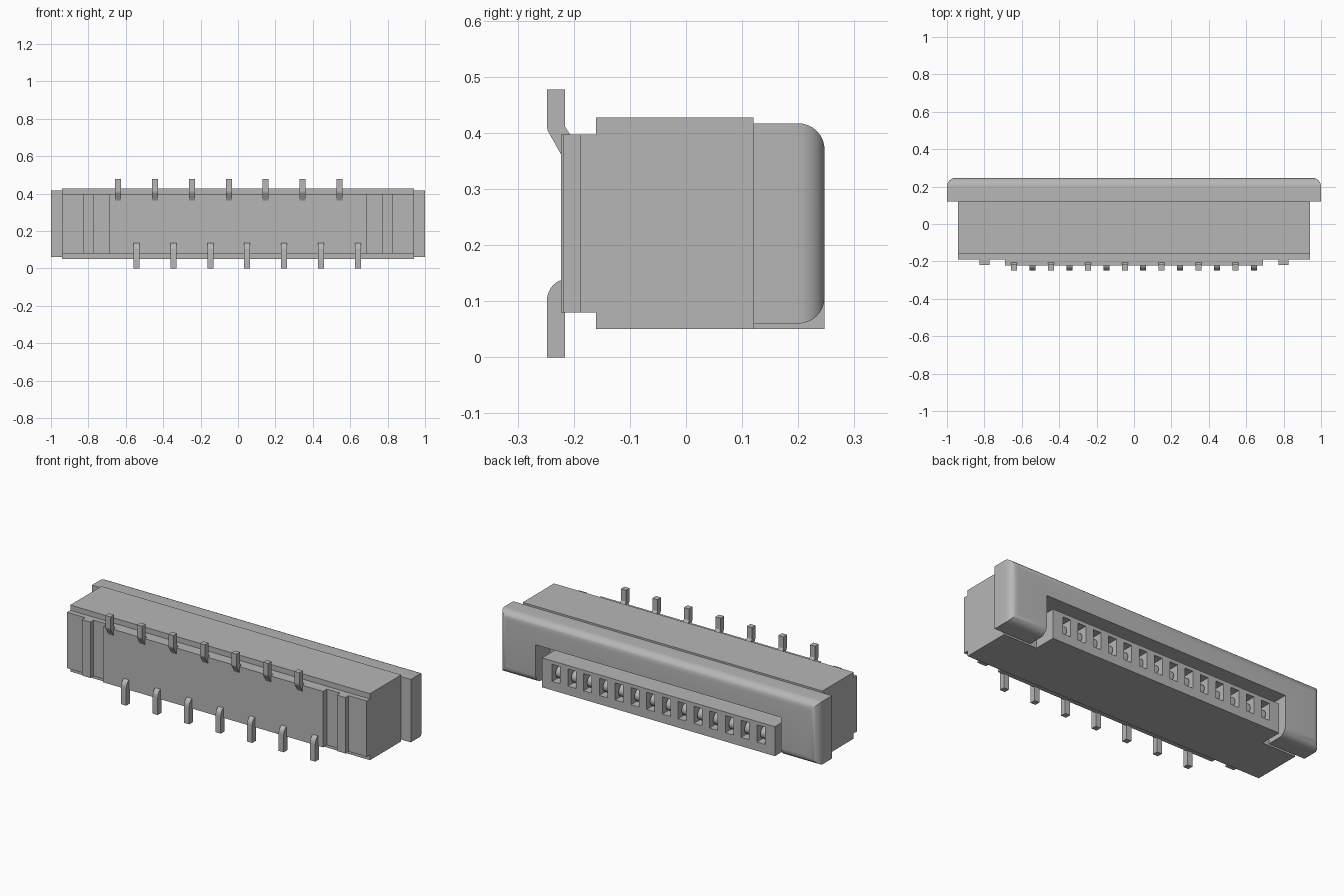
import bpy, bmesh, math

if "Cube" in bpy.data.objects:
    bpy.data.objects.remove(bpy.data.objects["Cube"])

grey = bpy.data.materials.new("housing grey")
grey.diffuse_color = (0.47, 0.47, 0.47, 1)
grey.use_nodes = True
grey.node_tree.nodes["Principled BSDF"].inputs["Base Color"].default_value = grey.diffuse_color


def finish(name, bm):
    bmesh.ops.recalc_face_normals(bm, faces=bm.faces[:])
    me = bpy.data.meshes.new(name)
    bm.to_mesh(me)
    bm.free()
    me.materials.append(grey)
    ob = bpy.data.objects.new(name, me)
    bpy.context.collection.objects.link(ob)
    return ob


def add_box(bm, x0, x1, y0, y1, z0, z1):
    vs = bmesh.ops.create_cube(bm, size=1)["verts"]
    for v in vs:
        v.co = (x1 if v.co.x > 0 else x0, y1 if v.co.y > 0 else y0,
                z1 if v.co.z > 0 else z0)
    return vs


def boxes(name, *dims):
    bm = bmesh.new()
    for d in dims:
        add_box(bm, *d)
    return finish(name, bm)


def strips(name, profile, xs, width):
    """Extrude one (y, z) profile along x at every position in xs."""
    bm = bmesh.new()
    for x in xs:
        f = bm.faces.new([bm.verts.new((x - width / 2, y, z)) for y, z in profile])
        ext = bmesh.ops.extrude_face_region(bm, geom=[f])["geom"]
        for v in ext:
            if isinstance(v, bmesh.types.BMVert):
                v.co.x += width
    return finish(name, bm)


def select(ob):
    bpy.ops.object.select_all(action='DESELECT')
    ob.select_set(True)
    bpy.context.view_layer.objects.active = ob


def smooth(ob):
    select(ob)
    bpy.ops.object.shade_smooth_by_angle(angle=math.radians(35))


def cut(ob, cutter):
    m = ob.modifiers.new("cut", 'BOOLEAN')
    m.operation, m.solver, m.object = 'DIFFERENCE', 'EXACT', cutter
    select(ob)
    bpy.ops.object.modifier_apply(modifier=m.name)
    bpy.data.objects.remove(cutter)


PITCH = 0.0988
xs = [(i - 6.5) * PITCH for i in range(14)]

# main housing with the deep cable slot
body = boxes("housing", (-0.94, 0.94, -0.16, 0.12, 0.05, 0.427))
cut(body, boxes("slot_cutter", (-0.73, 0.73, -0.08, 0.3, 0.217, 0.28)))

# front wall, centre pad and side ribs
boxes("front_wall", (-0.94, 0.94, -0.189, -0.159, 0.08, 0.397))
boxes("front_pad", (-0.69, 0.69, -0.223, -0.188, 0.08, 0.397))
boxes("front_ribs", *[(s * 0.8 - 0.027, s * 0.8 + 0.027, -0.218, -0.188, 0.08, 0.397)
                      for s in (-1, 1)])

# rounded rear collar, open at the bottom centre
bm = bmesh.new()
add_box(bm, -1, 1, 0.12, 0.247, 0.06, 0.417)
rim = [e for e in bm.edges if all(v.co.y > 0.2 for v in e.verts)]
bmesh.ops.bevel(bm, geom=rim, offset=0.047, segments=8, profile=0.5, affect='EDGES')
collar = finish("collar", bm)
cut(collar, boxes("collar_cutter", (-0.77, 0.77, 0.05, 0.3, 0, 0.28)))
smooth(collar)

# tongue with a row of contact windows
tongue = boxes("tongue", (-0.73, 0.73, 0.119, 0.247, 0.05, 0.217))
cut(tongue, boxes("window_cutter",
                  *[(x - 0.025, x + 0.025, 0.17, 0.3, 0.1, 0.197) for x in xs]))

# curved contacts inside the windows
arc = [(0.175 + 0.055 * math.sin(a), 0.14 - 0.04 * math.cos(a))
       for a in [math.pi * i / 10 for i in range(11)]]
smooth(strips("contacts", [(0.168, 0.1)] + arc + [(0.168, 0.18)], xs, 0.03))

# upper and lower solder leads, staggered along the front
upper = [(-0.248, 0.477), (-0.216, 0.477), (-0.216, 0.412), (-0.205, 0.394),
         (-0.205, 0.362), (-0.223, 0.362), (-0.246, 0.403), (-0.248, 0.41)]
strips("upper_leads", upper, xs[0::2], 0.032)
bend = [(-0.213 - 0.035 * math.cos(a), 0.1 + 0.039 * math.sin(a))
        for a in [math.radians(12 * i) for i in range(7)]]
lower = [(-0.216, 0), (-0.248, 0)] + bend + [(-0.21, 0.137), (-0.21, 0.1), (-0.216, 0.09)]
smooth(strips("lower_leads", lower, xs[1::2], 0.032))
